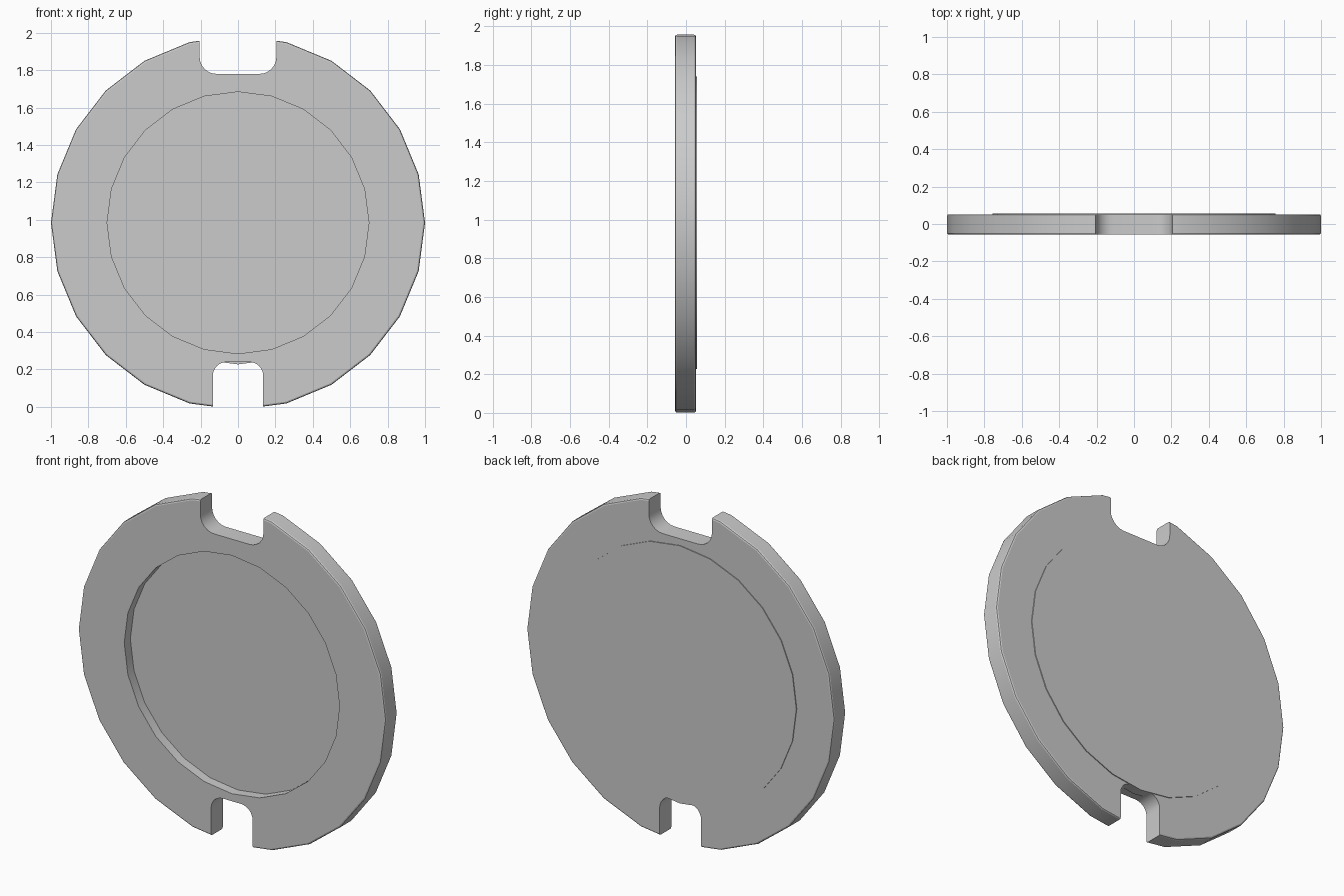
import bpy, bmesh, math
from mathutils import Matrix

SIDES = 24
CENTRE_Z = 0.984
FRONT, RIM_BACK, BACK = -0.057, 0.052, 0.057
FLOOR = 0.0

cube = bpy.data.objects.get("Cube")
if cube:
    bpy.data.objects.remove(cube, do_unlink=True)

grey = bpy.data.materials.new("plain grey")
grey.use_nodes = True
colour = (0.6, 0.6, 0.6, 1)
grey.diffuse_color = colour
grey.node_tree.nodes["Principled BSDF"].inputs["Base Color"].default_value = colour


def make_object(name, bm):
    bmesh.ops.recalc_face_normals(bm, faces=bm.faces)
    mesh = bpy.data.meshes.new(name)
    bm.to_mesh(mesh)
    bm.free()
    mesh.materials.append(grey)
    obj = bpy.data.objects.new(name, mesh)
    bpy.context.collection.objects.link(obj)
    return obj


def disc(name, radius, y0, y1, bevel=0):
    """Upright disc between two depths, with optionally softened rims."""
    bm = bmesh.new()
    place = Matrix.Translation((0, (y0 + y1) / 2, CENTRE_Z)) @ Matrix.Rotation(math.pi / 2, 4, 'X')
    bmesh.ops.create_cone(bm, cap_ends=True, segments=SIDES, radius1=radius,
                          radius2=radius, depth=y1 - y0, matrix=place)
    if bevel:
        rims = [e for e in bm.edges if any(len(f.verts) > 4 for f in e.link_faces)]
        bmesh.ops.bevel(bm, geom=rims, offset=bevel, segments=2, profile=0.5, affect='EDGES')
    return make_object(name, bm)


def notch_cutter(name, half, inner, outer, radius):
    """Slot from the outer height to the inner height, rounded at its inner corners."""
    out = 1 if outer > inner else -1
    steps = 6
    corner = [(half - radius + radius * math.cos(a), inner + out * radius * (1 - math.sin(a)))
              for a in (math.pi / 2 * i / steps for i in range(steps + 1))]
    side = [(half, outer)] + corner
    outline = side + [(-x, z) for x, z in reversed(side)]
    bm = bmesh.new()
    face = bm.faces.new([bm.verts.new((x, -0.3, z)) for x, z in outline])
    pushed = bmesh.ops.extrude_face_region(bm, geom=[face])["geom"]
    bmesh.ops.translate(bm, vec=(0, 0.6, 0),
                        verts=[v for v in pushed if isinstance(v, bmesh.types.BMVert)])
    return make_object(name, bm)


def smooth(obj):
    bpy.ops.object.select_all(action='DESELECT')
    obj.select_set(True)
    bpy.context.view_layer.objects.active = obj
    bpy.ops.object.shade_smooth_by_angle(angle=math.radians(20))


# Outer ring with a round opening and two rounded notches
ring = disc("outer_ring", 1.0, FRONT, RIM_BACK, bevel=0.01)
cutters = [
    disc("opening_cutter", 0.70, -0.3, 0.3),
    notch_cutter("top_notch_cutter", 0.205, 1.78, 2.3, 0.09),
    notch_cutter("bottom_notch_cutter", 0.135, 0.24, -0.3, 0.075),
]
bpy.context.view_layer.objects.active = ring
for cutter in cutters:
    cutter.hide_render = True
    mod = ring.modifiers.new(cutter.name, 'BOOLEAN')
    mod.object = cutter
    mod.solver = 'EXACT'
    bpy.ops.object.modifier_apply(modifier=mod.name)
    bpy.data.objects.remove(cutter, do_unlink=True)

# Back plate closing the opening, slightly proud of the ring behind
plate = disc("back_plate", 0.757, FLOOR, BACK)

for part in (ring, plate):
    smooth(part)
